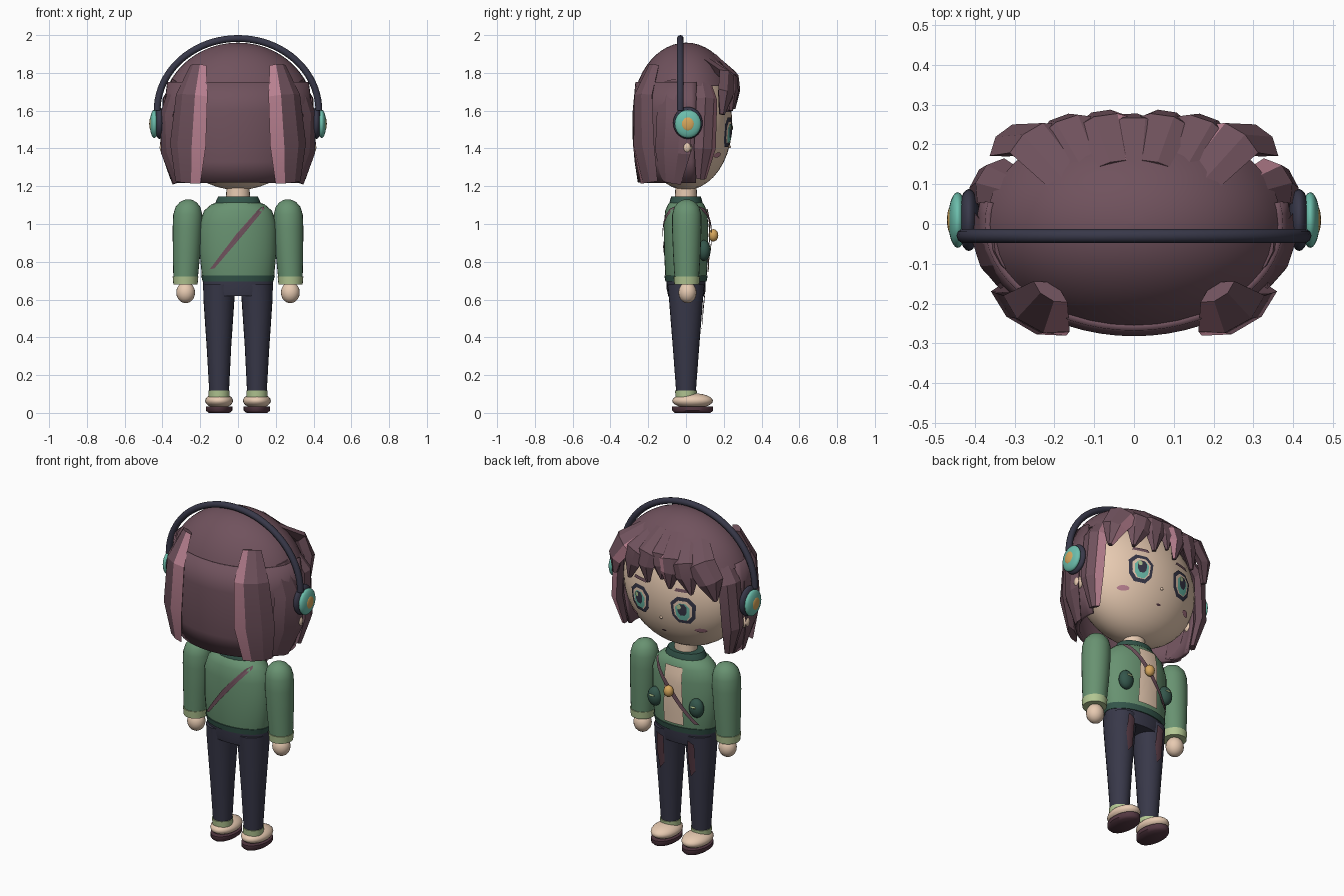
import bpy, bmesh, math
from mathutils import Vector, Matrix

if "Cube" in bpy.data.objects:
    bpy.data.objects.remove(bpy.data.objects["Cube"])


def material(name, rgb):
    m = bpy.data.materials.new(name)
    lin = [((c / 255 + 0.055) / 1.055) ** 2.4 for c in rgb]
    m.diffuse_color = (*lin, 1)
    m.use_nodes = True
    m.node_tree.nodes["Principled BSDF"].inputs["Base Color"].default_value = m.diffuse_color
    return m


HAIR = material("plum hair", (112, 82, 93))
PINK = material("pink streak", (184, 128, 144))
SKIN = material("warm skin", (232, 203, 178))
GREEN = material("jacket green", (104, 146, 113))
DARK = material("dark green", (52, 86, 75))
LIME = material("pale green", (178, 198, 146))
NAVY = material("navy", (56, 56, 73))
TEAL = material("teal", (108, 190, 172))
GOLD = material("gold", (214, 166, 92))
SOLE = material("dark plum", (84, 56, 66))


def finish(name, bm, mats, angle=35, recalc=True):
    if recalc:
        bmesh.ops.recalc_face_normals(bm, faces=bm.faces)
    me = bpy.data.meshes.new(name)
    bm.to_mesh(me)
    bm.free()
    for m in mats:
        me.materials.append(m)
    for p in me.polygons:
        p.use_smooth = True
    me.set_sharp_from_angle(angle=math.radians(angle))
    ob = bpy.data.objects.new(name, me)
    bpy.context.collection.objects.link(ob)
    return ob


def ellipsoid(name, loc, size, mat, seg=24):
    bm = bmesh.new()
    bmesh.ops.create_uvsphere(bm, u_segments=seg, v_segments=seg // 2, radius=1,
                              matrix=Matrix.Translation(loc) @ Matrix.Diagonal((*size, 1)))
    return finish(name, bm, [mat], 60)


def bridge(bm, a, b, closed=True):
    n = len(a)
    return [bm.faces.new((a[i], a[(i + 1) % n], b[(i + 1) % n], b[i]))
            for i in range(n if closed else n - 1)]


def loft(name, rings, mat, n=24, arc=None):
    """Stack of ellipses (cx, cy, z, rx, ry); arc in degrees makes an open sheet."""
    bm = bmesh.new()
    a0, a1 = arc or (0, 360)
    rows = []
    for cx, cy, z, rx, ry in rings:
        angs = [math.radians(a0 + (a1 - a0) * i / n) for i in range(n + 1 if arc else n)]
        rows.append([bm.verts.new((cx + rx * math.cos(a), cy + ry * math.sin(a), z)) for a in angs])
    for a, b in zip(rows, rows[1:]):
        bridge(bm, a, b, not arc)
    if not arc:
        bm.faces.new(rows[0])
        bm.faces.new(rows[-1])
    return finish(name, bm, [mat], 50)


def lock(name, path, widths, thick, streak=None):
    """Flat faceted hair strand; streak picks the facet coloured pink."""
    bm = bmesh.new()
    pts = [Vector(p) for p in path]
    section = ((1, 0), (.4, 1), (-.4, 1), (-1, 0), (-.4, -1), (.4, -1))
    rows = []
    for i, p in enumerate(pts):
        t = (pts[min(i + 1, len(pts) - 1)] - pts[max(i - 1, 0)]).normalized()
        out = Vector((p.x / .16, p.y / .08, 0))
        w = t.cross(out).normalized()
        nrm = w.cross(t)
        th = thick * (.5 if i in (0, len(pts) - 1) else 1)
        rows.append([bm.verts.new(p + w * widths[i] * u + nrm * th * v) for u, v in section])
    for a, b in zip(rows, rows[1:]):
        for k, f in enumerate(bridge(bm, a, b)):
            f.material_index = 1 if k == streak else 0
    bm.faces.new(rows[0])
    bm.faces.new(rows[-1])
    return finish(name, bm, [HAIR, PINK], 20)


def plate(name, outline, surf, off, mat, side=1):
    """Thin patch following a surface y = surf(x, z)."""
    bm = bmesh.new()
    n = len(outline)
    k = max(1, 32 // n)
    edge = [Vector(outline[i]).lerp(Vector(outline[(i + 1) % n]), j / k) for i in range(n) for j in range(k)]
    mid = sum(edge, Vector((0, 0))) / len(edge)
    put = lambda q: bm.verts.new((q.x, side * (surf(q.x, q.y) + off), q.y))
    rows = [[put(mid.lerp(q, s)) for q in edge] for s in (1, .75, .5, .25)]
    for a, b in zip(rows, rows[1:]):
        bridge(bm, a, b)
    c = put(mid)
    for i in range(len(edge)):
        bm.faces.new((rows[-1][i], rows[-1][(i + 1) % len(edge)], c))
    for f in bm.faces:
        f.normal_update()
        if f.normal.y * side < 0:
            f.normal_flip()
    return finish(name, bm, [mat], 60, False)


def oval(x, z, rx, rz, n=12):
    return [(x + rx * math.cos(2 * math.pi * i / n), z + rz * math.sin(2 * math.pi * i / n)) for i in range(n)]


def root(v):
    return math.sqrt(max(v, 0.02))


def face_y(x, z):
    return .245 * root(1 - (x / .37) ** 2 - ((z - 1.53) / .35) ** 2)


TORSO = [(.70, .182, .105), (.73, .192, .11), (.85, .203, .116), (1.0, .203, .118),
         (1.07, .18, .11), (1.105, .14, .095), (1.12, .09, .08)]


def torso_y(x, z):
    for (z0, a0, b0), (z1, a1, b1) in zip(TORSO, TORSO[1:]):
        if z <= z1:
            f = (z - z0) / (z1 - z0)
            return (b0 + (b1 - b0) * f) * root(1 - (x / (a0 + (a1 - a0) * f)) ** 2)
    return .08


# Head, cap of hair and back curtain
ellipsoid("head", (0, 0, 1.53), (.37, .245, .35), SKIN, 40)
cap = []
for i in range(11):
    a = math.radians(23.3 + 66 * i / 10)
    cap.append((0, 0, 1.58 + .38 * math.sin(a), .405 * math.cos(a), .285 * math.cos(a)))
loft("hair_cap", cap, HAIR, 40)
curtain = loft("back_hair", [(0, 0, 1.75, .365, .258), (0, 0, 1.6, .385, .272), (0, 0, 1.45, .385, .272),
                             (0, 0, 1.33, .365, .262), (0, 0, 1.22, .335, .245)], HAIR, 32, (168, 372))
mod = curtain.modifiers.new("thickness", 'SOLIDIFY')
mod.thickness = .02
mod.offset = 0

# Hair strands, mirrored
for s in (-1, 1):
    m = lambda pts: [(s * x, y, z) for x, y, z in pts]
    lock("back_lock", m([(.21, -.17, 1.84), (.245, -.225, 1.68), (.265, -.225, 1.42), (.265, -.195, 1.22)]),
         (.05, .095, .11, .08), .035, 0 if s > 0 else 2)
    lock("side_lock", m([(.27, .08, 1.81), (.36, .11, 1.66), (.375, .10, 1.40), (.34, .08, 1.24)]),
         (.04, .065, .065, .03), .03, 2 if s > 0 else None)
    lock("rear_side_lock", m([(.33, -.08, 1.76), (.375, -.06, 1.58), (.37, -.07, 1.38), (.32, -.08, 1.22)]),
         (.05, .10, .10, .06), .025)
    lock("outer_bang", m([(.15, .11, 1.87), (.25, .215, 1.78), (.31, .21, 1.69), (.325, .19, 1.58)]),
         (.06, .08, .07, .015), .03, 2 if s > 0 else None)
    lock("middle_bang", m([(.11, .14, 1.87), (.165, .245, 1.77), (.18, .245, 1.70), (.20, .235, 1.60)]),
         (.05, .075, .065, .012), .025)
    lock("inner_bang", m([(.04, .15, 1.89), (.07, .255, 1.78), (.08, .262, 1.71), (.07, .25, 1.61)]),
         (.05, .075, .06, .012), .022, 0 if s < 0 else None)
lock("centre_bang", [(0, .15, 1.89), (0, .25, 1.79), (-.01, .257, 1.73), (-.02, .25, 1.65)],
     (.05, .07, .05, .01), .02)

# Face details
for s in (-1, 1):
    ex, ez = s * .14, 1.485
    hexa = lambda w, h, dz=0: [(ex + w * u, ez + dz + h * v) for u, v in
                               ((.45, 1), (1, .5), (.9, -.5), (.45, -1), (-.45, -1), (-.9, -.5), (-1, .5), (-.45, 1))]
    plate("eye_frame", hexa(.07, .078), face_y, .004, NAVY)
    plate("eye_white", hexa(.052, .058), face_y, .007, SKIN)
    plate("iris", hexa(.04, .05, -.006), face_y, .010, TEAL)
    plate("pupil", hexa(.026, .034, .008), face_y, .013, NAVY)
    plate("eye_glint", oval(ex + .015, ez + .025, .012, .014), face_y, .016, LIME)
    plate("eyebrow", [(ex - .05, 1.592), (ex + .05, 1.592), (ex + .04, 1.61), (ex - .04, 1.61)], face_y, .005, HAIR)
    plate("blush", oval(s * .215, 1.365, .03, .014), face_y, .005, PINK)
plate("mouth", oval(0, 1.325, .015, .006), face_y, .004, SOLE)
ellipsoid("nose", (0, face_y(0, 1.41), 1.41), (.009, .008, .008), SKIN, 12)

# Headphones
bm = bmesh.new()
rows = []
for i in range(41):
    a = math.pi * i / 40
    d = Vector((math.cos(a), 0, math.sin(a)))
    c = Vector((.428 * d.x, -.03, 1.60 + .382 * d.z))
    rows.append([bm.verts.new(c + d * .018 * math.cos(b) + Vector((0, .018 * math.sin(b), 0)))
                 for b in (math.pi * j / 5 for j in range(10))])
for a, b in zip(rows, rows[1:]):
    bridge(bm, a, b)
bm.faces.new(rows[0])
bm.faces.new(rows[-1])
finish("headband", bm, [NAVY], 50)
for s in (-1, 1):
    ellipsoid("ear_cushion", (s * .415, .01, 1.535), (.028, .078, .085), NAVY)
    ellipsoid("ear_cup", (s * .443, .01, 1.53), (.024, .07, .075), TEAL)
    ellipsoid("ear_badge", (s * .458, .01, 1.53), (.012, .037, .04), GOLD)
    ellipsoid("ear_lobe", (s * .385, .005, 1.405), (.03, .027, .035), SKIN, 16)

# Neck and jacket
loft("neck", [(0, 0, 1.08, .065, .06), (0, 0, 1.24, .06, .055)], SKIN)
loft("jacket", [(0, 0, z, a, b) for z, a, b in TORSO], GREEN, 32)
loft("collar", [(0, 0, 1.09, .125, .09), (0, 0, 1.125, .115, .085), (0, 0, 1.145, .105, .078)], DARK)
loft("jacket_hem", [(0, 0, .695, .187, .109), (0, 0, .728, .196, .115)], DARK, 32)
plate("shirt_front", [(-.065, .745), (.065, .745), (.055, 1.08), (-.055, 1.08)], torso_y, .009, SKIN)
for side, label in ((1, "strap_front"), (-1, "strap_back")):
    plate(label, [(-.15, .76), (-.125, .765), (.02, .935), (.14, 1.08), (.135, 1.095), (.11, 1.08), (-.01, .945)],
          torso_y, .018 if side > 0 else .006, HAIR, side)
ellipsoid("strap_button", (.012, .145, .94), (.028, .026, .033), GOLD, 16)

# Pockets, arms, legs and shoes, mirrored
for s in (-1, 1):
    ellipsoid("pocket", (s * .135, .095, .86), (.043, .035, .055), DARK, 20)
    ellipsoid("pocket_mark", (s * .135, .127, .875), (.018, .006, .006), LIME, 10)
    loft("sleeve", [(s * x, .004, z, r, r) for x, z, r in
                    ((.278, .70, .064), (.272, .85, .073), (.268, .98, .078), (.266, 1.05, .077),
                     (.265, 1.09, .066), (.264, 1.115, .045), (.263, 1.128, .02), (.263, 1.13, .004))], GREEN)
    loft("cuff", [(s * .278, .004, .68, .064, .066), (s * .278, .004, .722, .068, .07)], LIME)
    ellipsoid("hand", (s * .277, .008, .637), (.05, .048, .056), SKIN, 20)
    loft("leg", [(s * .1, 0, .11, .052, .052), (s * .101, 0, .35, .065, .07),
                 (s * .101, 0, .60, .082, .09), (s * .098, 0, .68, .086, .098)], NAVY)
    leg_y = lambda x, z: (.035 + .092 * z) * root(1 - ((x - s * .1) / (.04 + .07 * z)) ** 2)
    plate("knee_patch", [(s * .1 + u, z) for u, z in ((-.022, .64), (.02, .66), (.026, .54), (.01, .44), (-.02, .48))],
          leg_y, .008, SOLE)
    loft("sock", [(s * .1, 0, .08, .055, .055), (s * .1, 0, .118, .056, .058)], LIME)
    ellipsoid("shoe", (s * .1, .035, .064), (.074, .108, .04), SKIN)
    loft("shoe_sole", [(s * .1, .035, 0, .055, .095), (s * .1, .035, .012, .07, .108),
                       (s * .1, .035, .034, .07, .108)], SOLE)
loft("hips", [(0, 0, .62, .175, .095), (0, 0, .655, .186, .102), (0, 0, .71, .184, .104)], NAVY, 32)
